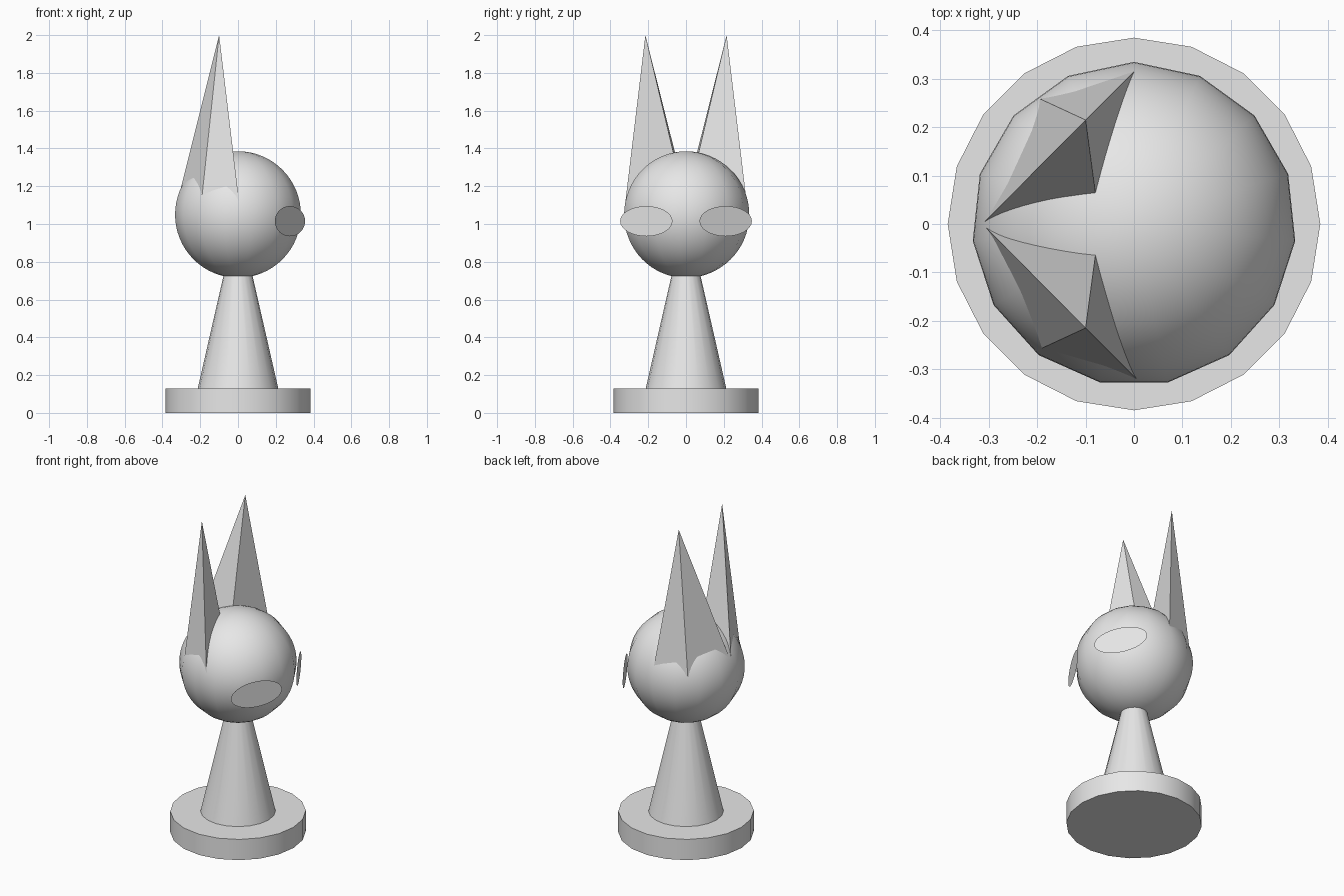
import bpy, bmesh, math
from mathutils import Vector, Matrix

cube = bpy.data.objects.get("Cube")
if cube:
    bpy.data.objects.remove(cube)

grey = bpy.data.materials.new("plain_grey")
grey.use_nodes = True
tone = (0.8, 0.8, 0.8, 1)
grey.diffuse_color = tone
grey.node_tree.nodes["Principled BSDF"].inputs["Base Color"].default_value = tone


def add_part(name, bm, smooth_angle=None):
    """Turn a bmesh into a named, coloured object."""
    bmesh.ops.recalc_face_normals(bm, faces=bm.faces)
    mesh = bpy.data.meshes.new(name)
    bm.to_mesh(mesh)
    bm.free()
    mesh.materials.append(grey)
    obj = bpy.data.objects.new(name, mesh)
    bpy.context.collection.objects.link(obj)
    if smooth_angle:
        bpy.ops.object.select_all(action='DESELECT')
        obj.select_set(True)
        bpy.context.view_layer.objects.active = obj
        bpy.ops.object.shade_smooth_by_angle(angle=math.radians(smooth_angle))
    return obj


def frustum(name, r_low, r_high, z_low, z_high, sides=20):
    bm = bmesh.new()
    place = Matrix.Translation((0, 0, (z_low + z_high) / 2))
    bmesh.ops.create_cone(bm, cap_ends=True, segments=sides, radius1=r_low,
                          radius2=r_high, depth=z_high - z_low, matrix=place)
    return add_part(name, bm, 40)


# Round foot and tapering neck
frustum("base", 0.385, 0.385, 0, 0.13)
frustum("neck", 0.213, 0.06, 0.13, 0.8)

# Round head
bm = bmesh.new()
bmesh.ops.create_uvsphere(bm, u_segments=15, v_segments=32, radius=0.335,
                          matrix=Matrix.Translation((0, 0, 1.05)))
add_part("head", bm, 40)

# Four-sided pointed ears: each slope is the sideways drift of one edge per unit of drop
SLOPES = [(-0.25, -0.252), (0.032, -0.238), (0.12, 0.12), (-0.106, 0.049)]
EAR_DROP = 0.88

for side, label in ((1, "back"), (-1, "front")):
    bm = bmesh.new()
    tip = Vector((-0.10, 0.215, 2.0))
    ring = [bm.verts.new(tip + EAR_DROP * Vector((sx, sy, -1))) for sx, sy in SLOPES]
    apex = bm.verts.new(tip)
    bm.faces.new(ring)
    for i, v in enumerate(ring):
        bm.faces.new((v, ring[(i + 1) % 4], apex))
    bmesh.ops.scale(bm, vec=(1, side, 1), verts=bm.verts)
    add_part(label + "_ear", bm)

    # Flat oval eye resting against the head
    bm = bmesh.new()
    place = (Matrix.Translation((0.275, side * 0.21, 1.015))
             @ Matrix.Rotation(math.radians(30 * side), 4, 'Z')
             @ Matrix.Rotation(math.radians(90), 4, 'Y')
             @ Matrix.Diagonal((0.08, 0.16, 1, 1)))
    bmesh.ops.create_circle(bm, cap_ends=True, segments=32, radius=1, matrix=place)
    add_part(label + "_eye", bm)
